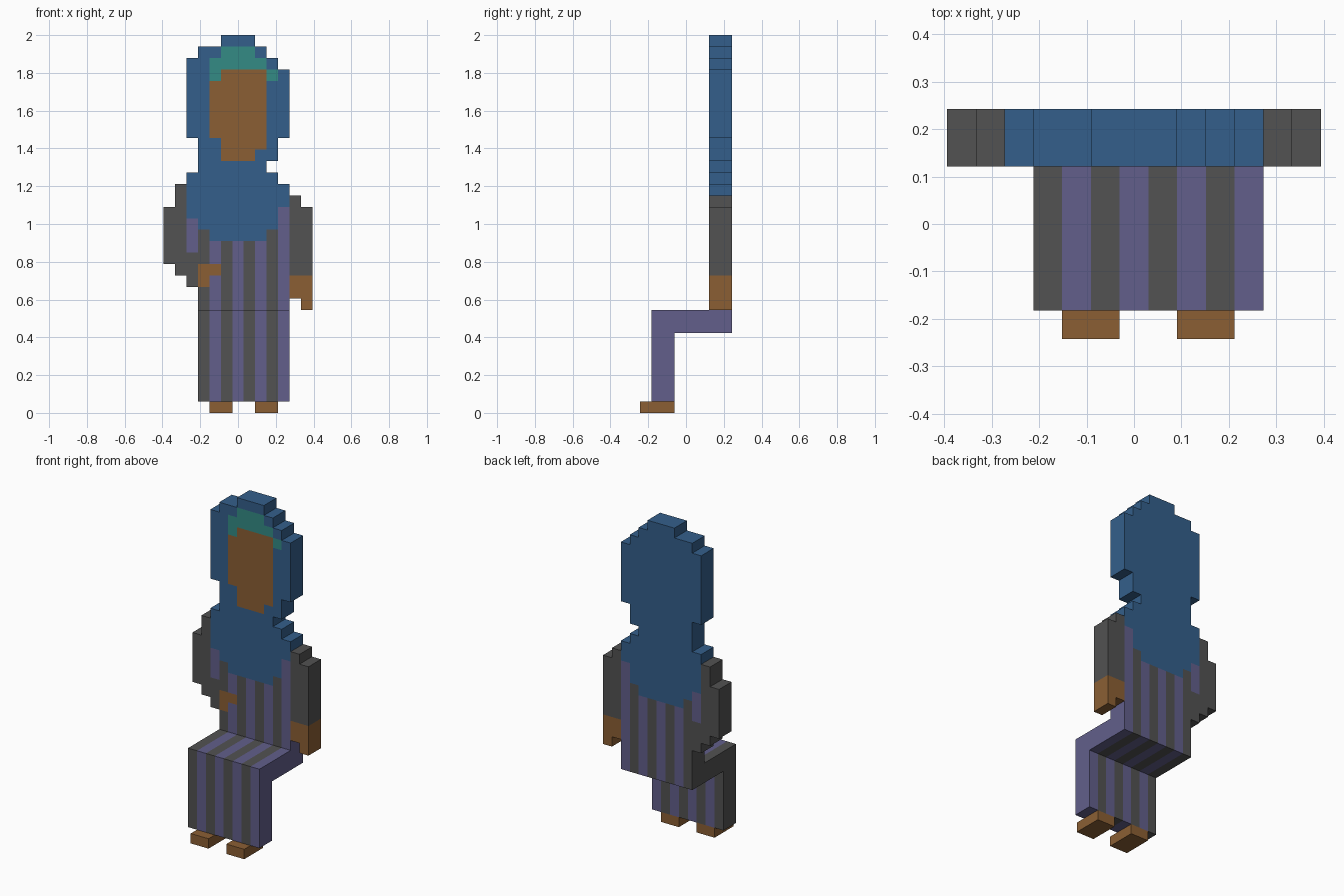
import bpy, bmesh
from mathutils import Vector

U = 2 / 33                        # size of one block
BACK = (2, 4)                     # depth range of the upright figure

cube = bpy.data.objects.get("Cube")
if cube:
    bpy.data.objects.remove(cube, do_unlink=True)


def material(name, hex_colour):
    srgb = [int(hex_colour[i:i + 2], 16) / 255 for i in (0, 2, 4)]
    rgba = [((v + 0.055) / 1.055) ** 2.4 for v in srgb] + [1]
    mat = bpy.data.materials.new(name)
    mat.use_nodes = True
    mat.diffuse_color = rgba
    bsdf = next(n for n in mat.node_tree.nodes if n.type == 'BSDF_PRINCIPLED')
    bsdf.inputs["Base Color"].default_value = rgba
    return mat


BLUE, TEAL, BROWN, GREY, PURPLE = range(5)
MATERIALS = [material("blue cloth", "345f8b"), material("teal band", "348b85"),
             material("brown skin", "8b5f34"), material("dark grey cloth", "525252"),
             material("purple cloth", "625f8b")]


def inside(rects, col, row):
    return any(a <= col <= b and lo <= row < hi for a, b, lo, hi in rects)


def blocks(name, rects, paint, depth=BACK, extra=()):
    """Join blocks given as (first column, last column, bottom, top) into one
    shell; paint(column, row, normal) picks the colour of each outer face."""
    boxes = [(r, depth) for r in rects] + list(extra)
    cells = {(c, y, z) for (a, b, lo, hi), (y0, y1) in boxes
             for c in range(a, b + 1) for y in range(y0, y1) for z in range(lo, hi)}
    bm = bmesh.new()
    for cell in sorted(cells):
        centre = Vector(cell) + Vector((0.5, 0.5, 0.5))
        for axis in range(3):
            for sign in (-1, 1):
                n = Vector((0, 0, 0))
                n[axis] = sign
                if tuple(int(v) for v in Vector(cell) + n) in cells:
                    continue
                s, t = Vector((0, 0, 0)), Vector((0, 0, 0))
                s[(axis + 1) % 3], t[(axis + 2) % 3] = sign, 1
                corners = [centre + (n + s * i + t * j) / 2
                           for i, j in ((-1, -1), (1, -1), (1, 1), (-1, 1))]
                face = bm.faces.new([bm.verts.new(((p.x - 6.5) * U, p.y * U, p.z * U))
                                     for p in corners])
                face.material_index = paint(cell[0], cell[2], n)
    # Weld the shell and merge flat areas of one colour
    bmesh.ops.remove_doubles(bm, verts=bm.verts, dist=U / 100)
    bmesh.ops.dissolve_limit(bm, angle_limit=0.01, verts=bm.verts, edges=bm.edges,
                             delimit={'MATERIAL'})
    mesh = bpy.data.meshes.new(name)
    bm.to_mesh(mesh)
    bm.free()
    for mat in MATERIALS:
        mesh.materials.append(mat)
    obj = bpy.data.objects.new(name, mesh)
    bpy.context.collection.objects.link(obj)


# Hood and collar, with the face and head band on the front only
FACE = [(5, 8, 29, 30), (4, 8, 24, 29), (5, 8, 23, 24), (5, 7, 22, 23)]
BAND = [(5, 7, 31, 32), (4, 8, 30, 31), (4, 4, 29, 30), (9, 9, 29, 30)]


def paint_hood(col, row, n):
    if n.y < 0 and inside(FACE, col, row):
        return BROWN
    if n.y < 0 and inside(BAND, col, row):
        return TEAL
    return BLUE


blocks("hood_and_collar",
       [(5, 7, 32, 33), (3, 8, 31, 32), (2, 9, 30, 31), (2, 10, 24, 30),
        (3, 9, 22, 24), (3, 8, 21, 22), (2, 9, 20, 21), (2, 10, 18, 20),
        (2, 9, 17, 18), (3, 9, 16, 17), (4, 8, 15, 16)], paint_hood)

# Striped robe: upright body, lap and hanging skirt, right hand on the front
HAND = [(3, 4, 12, 13), (3, 3, 11, 12)]


def paint_robe(col, row, n):
    if n.y < 0 and inside(HAND, col, row):
        return BROWN
    return GREY if col % 2 else PURPLE


blocks("striped_robe",
       [(3, 10, 7, 15), (3, 3, 15, 16), (9, 9, 15, 16), (10, 10, 15, 18)], paint_robe,
       extra=[((3, 10, 7, 9), (-3, 2)), ((3, 10, 1, 7), (-3, -1))])

# Sleeves: purple trim on the right one, bare hand below the left one
blocks("right_sleeve", [(0, 0, 13, 18), (1, 1, 12, 20), (2, 2, 11, 17)],
       lambda col, row, n: PURPLE if col == 2 and row >= 14 else GREY)
blocks("left_sleeve_and_hand", [(11, 11, 10, 19), (12, 12, 9, 18)],
       lambda col, row, n: BROWN if row < 12 else GREY)

# Feet
for side, col in (("right", 4), ("left", 8)):
    blocks(side + "_foot", [(col, col + 1, 0, 1)], lambda c, r, n: BROWN, depth=(-4, -1))
